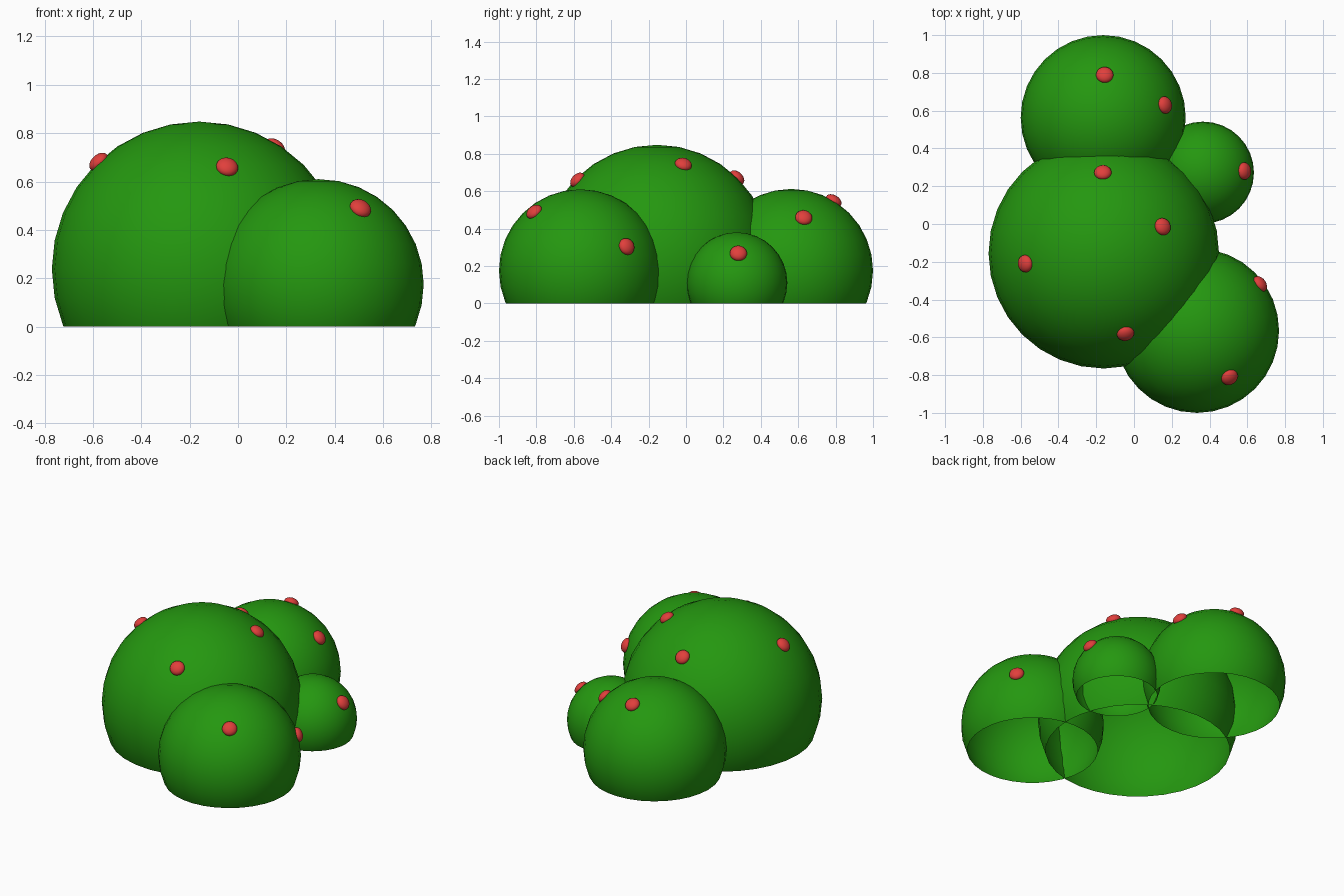
import bpy
import bmesh
from mathutils import Vector, Matrix

cube = bpy.data.objects.get("Cube")
if cube:
    bpy.data.objects.remove(cube, do_unlink=True)


def make_material(name, color):
    mat = bpy.data.materials.new(name)
    mat.use_nodes = True
    mat.diffuse_color = color
    mat.node_tree.nodes["Principled BSDF"].inputs["Base Color"].default_value = color
    return mat


LEAF = make_material("leaf green", (0.018, 0.31, 0.005, 1))
BERRY = make_material("berry red", (0.75, 0.05, 0.045, 1))


def add_object(name, bm, mat):
    mesh = bpy.data.meshes.new(name)
    for face in bm.faces:
        face.smooth = True
    bm.to_mesh(mesh)
    bm.free()
    mesh.materials.append(mat)
    obj = bpy.data.objects.new(name, mesh)
    bpy.context.collection.objects.link(obj)
    return obj


def add_dome(name, center, radius):
    """Sphere sliced off at the ground and left open underneath."""
    bm = bmesh.new()
    bmesh.ops.create_uvsphere(bm, u_segments=32, v_segments=16, radius=radius,
                              matrix=Matrix.Translation(center))
    bmesh.ops.bisect_plane(bm, geom=bm.verts[:] + bm.edges[:] + bm.faces[:],
                           plane_co=(0, 0, 0), plane_no=(0, 0, 1), clear_inner=True)
    return add_object(name, bm, LEAF)


def add_berry(name, center, radius, spot):
    """Flattened berry lying on the dome surface, facing outward."""
    normal = (Vector(spot) - center).normalized()
    place = (Matrix.Translation(center + normal * radius)
             @ normal.to_track_quat('Z', 'Y').to_matrix().to_4x4()
             @ Matrix.Diagonal((0.046, 0.046, 0.03, 1)))
    bm = bmesh.new()
    bmesh.ops.create_uvsphere(bm, u_segments=24, v_segments=12, radius=1, matrix=place)
    return add_object(name, bm, BERRY)


# Each dome: name, centre, radius, berry spots
domes = [
    ("main_bush", (-0.16, -0.155, 0.238), 0.61,
     [(-0.165, 0.27, 0.67), (0.15, -0.015, 0.74),
      (-0.575, -0.21, 0.68), (-0.045, -0.58, 0.66)]),
    ("front_bush", (0.333, -0.565, 0.175), 0.435,
     [(0.505, -0.81, 0.487), (0.67, -0.315, 0.305)]),
    ("back_bush", (-0.163, 0.563, 0.175), 0.437,
     [(-0.155, 0.79, 0.55), (0.165, 0.63, 0.46)]),
    ("small_bush", (0.365, 0.272, 0.11), 0.27,
     [(0.58, 0.28, 0.265)]),
]

for name, center, radius, spots in domes:
    center = Vector(center)
    add_dome(name, center, radius)
    for i, spot in enumerate(spots, 1):
        add_berry(f"{name}_berry_{i}", center, radius, spot)
